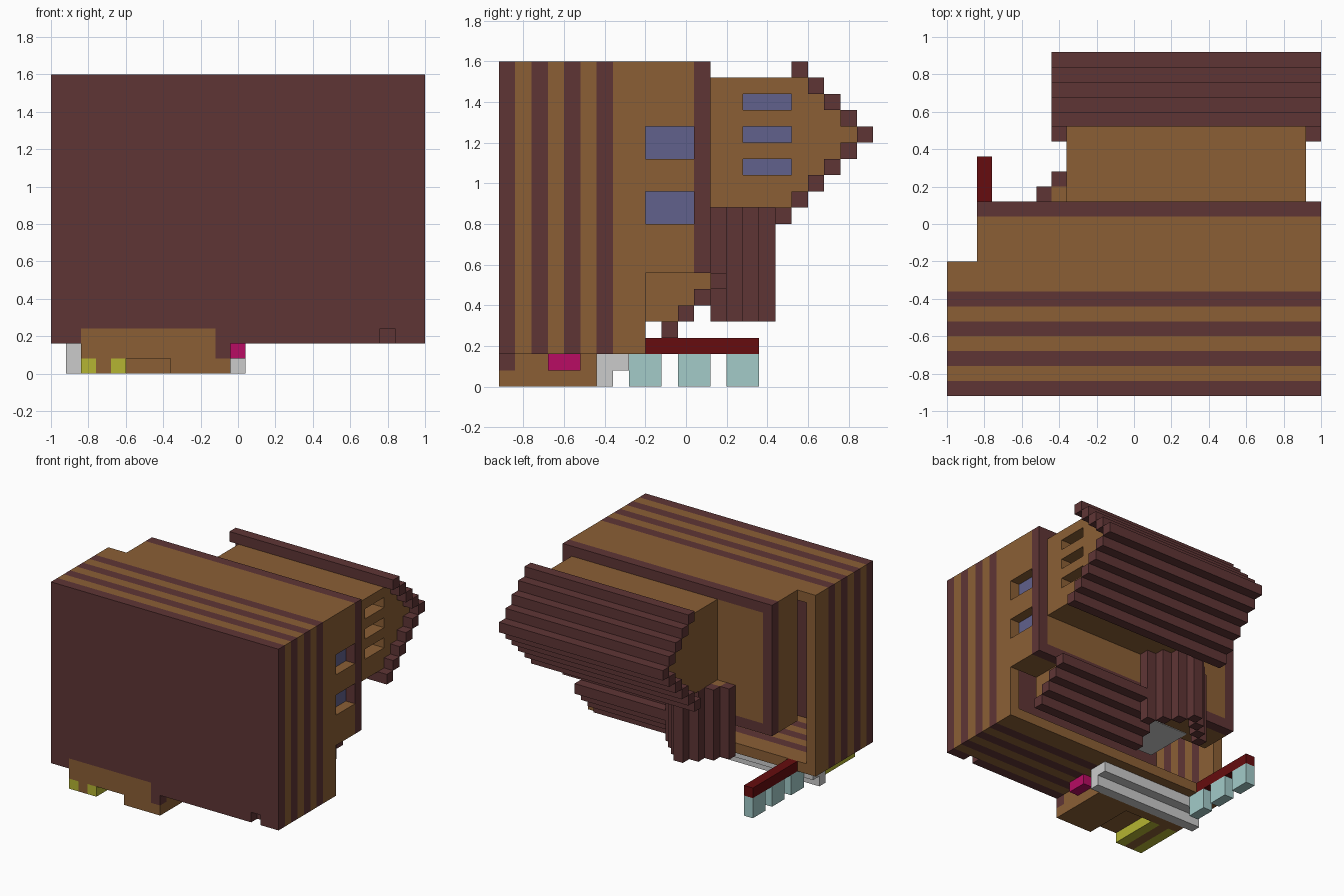
import bpy, bmesh

if "Cube" in bpy.data.objects:
    bpy.data.objects.remove(bpy.data.objects["Cube"])

V = 0.08  # block size


def material(name, r, g, b):
    lin = lambda c: ((c / 255 + 0.055) / 1.055) ** 2.4 if c > 10 else c / 255 / 12.92
    m = bpy.data.materials.new(name)
    m.diffuse_color = (lin(r), lin(g), lin(b), 1)
    m.use_nodes = True
    m.node_tree.nodes["Principled BSDF"].inputs["Base Color"].default_value = m.diffuse_color
    return m


DARK = material("dark_timber", 95, 53, 53)
BROWN = material("brown_timber", 139, 95, 53)
BLUE = material("window_blue", 97, 97, 140)
RED = material("deep_red", 102, 12, 14)
TEAL = material("pale_teal", 163, 203, 201)
GREY = material("light_grey", 203, 203, 203)
PINK = material("magenta", 184, 12, 99)
YELLOW = material("yellow", 181, 181, 50)


def boxes(name, mat, items):
    """One object made of boxes given as (x0, x1, y0, y1, z0, z1)."""
    bm = bmesh.new()
    for x0, x1, y0, y1, z0, z1 in items:
        vs = bmesh.ops.create_cube(bm, size=1)["verts"]
        for v in vs:
            v.co = (x1 if v.co.x > 0 else x0, y1 if v.co.y > 0 else y0, z1 if v.co.z > 0 else z0)
    me = bpy.data.meshes.new(name)
    bm.to_mesh(me)
    bm.free()
    me.materials.append(mat)
    ob = bpy.data.objects.new(name, me)
    bpy.context.collection.objects.link(ob)
    return ob


def ring(x0, x1, y0, y1, z0, z1, t=V):
    """Four boxes forming a rectangular frame in the xz plane."""
    return [(x0, x1, y0, y1, z1 - t, z1), (x0, x1, y0, y1, z0, z0 + t),
            (x0, x0 + t, y0, y1, z0 + t, z1 - t), (x1 - t, x1, y0, y1, z0 + t, z1 - t)]


# Main hollow shell: striped rings behind a solid front wall
dark_rings, brown_rings = [], []
for j in range(1, 9):
    y = -0.92 + V * j
    target = dark_rings if j in (2, 4, 6) else brown_rings
    target += ring(-1, 1, y, y + V, 0.16, 1.6)
boxes("shell_dark_bands", DARK, dark_rings)
boxes("shell_brown_bands", BROWN, brown_rings)
boxes("front_wall", DARK, [
    (-1, 1, -0.92, -0.84, 0.24, 1.6), (-1, -0.84, -0.92, -0.84, 0.16, 0.24),
    (-0.12, 0.76, -0.92, -0.84, 0.16, 0.24), (0.84, 1, -0.92, -0.84, 0.16, 0.24),
    (-0.12, -0.04, -0.92, -0.84, 0.08, 0.16), (0.76, 0.84, -0.845, -0.84, 0.16, 0.24)])
boxes("front_wall_patch", BROWN, [(-0.84, -0.12, -0.92, -0.84, 0.16, 0.24)])

# Rear section: roof, floor, walls with two window slots, framed back panel
ya, yb = -0.2, 0.04
boxes("rear_section", BROWN, [
    (-0.84, 1, ya, yb, 1.52, 1.6), (-0.84, 1, ya, yb, 0.56, 0.64),
    (-0.84, -0.76, ya, yb, 0.64, 1.52),
    (0.92, 1, ya, yb, 0.64, 0.8), (0.92, 1, ya, yb, 0.96, 1.12), (0.92, 1, ya, yb, 1.28, 1.52),
    (-0.76, 0.92, yb, 0.12, 0.64, 1.52)])
boxes("rear_frame", DARK, ring(-0.84, 1, yb, 0.12, 0.56, 1.6))
boxes("side_windows", BLUE, [(0.84, 0.92, ya, yb, z, z + 0.16) for z in (0.8, 1.12)])
boxes("side_window_sills", BROWN, [(0.84, 0.92, ya, yb, z, z + 0.16) for z in (0.64, 0.96, 1.28)])

# Pointed pod on the back: brown core rows with slot windows
core, panes = [], []
for k in range(8):
    z = 0.88 + V * k
    end = 0.84 - V * abs(k - 4)
    if k in (2, 4, 6):
        core += [(-0.36, 0.76, 0.12, end, z, z + V), (0.76, 0.92, 0.12, 0.28, z, z + V),
                 (0.76, 0.92, 0.52, end, z, z + V)]
        panes.append((0.755, 0.763, 0.28, 0.52, z, z + V))
    else:
        core.append((-0.36, 0.92, 0.12, end, z, z + V))
boxes("pod_core", BROWN, core)
boxes("pod_windows", BLUE, panes)
# Stepped planks around the pod
boxes("pod_planks", DARK, [
    (-0.44, 1, 0.84 - V * abs(k - 5), 0.92 - V * abs(k - 5), 0.8 + V * k, 0.88 + V * k)
    for k in range(10)])

# Vertical V-shaped bay under the pod
bay, cap = [], []
for i in range(-3, 4):
    x, y = -0.28 + V * i, 0.36 - V * abs(i)
    bay.append((x, x + V, y, y + V, 0.32, 0.88))
    if abs(i) < 3:
        cap.append((x, x + V, 0.12, y, 0.8, 0.88))
boxes("bay_planks", DARK, bay)
boxes("bay_cap", BROWN, cap)

# Sloping stepped underside of the rear section
boxes("underside_steps", DARK, [
    (-0.12, 0.84, -0.12 + V * s, -0.04 + V * s, 0.24 + V * s, 0.32 + V * s) for s in range(4)])
boxes("underside_core", BROWN, [
    (-0.04, 0.76, -0.2, -0.04 + V * s, 0.32 + V * s, 0.4 + V * s) for s in range(3)])
boxes("inner_plate", GREY, [(-0.6, -0.28, -0.52, -0.12, 0.555, 0.64)])

# Base block under the floor with yellow strips and a slot
boxes("base_block", BROWN, [
    (-0.84, -0.12, -0.92, -0.44, 0.08, 0.16), (-0.12, -0.04, -0.84, -0.44, 0.08, 0.16),
    (-0.36, -0.04, -0.92, -0.44, 0, 0.08), (-0.76, -0.68, -0.92, -0.52, 0, 0.08),
    (-0.84, -0.36, -0.52, -0.44, 0, 0.08)])
boxes("yellow_strips", YELLOW, [(x, x + V, -0.92, -0.52, 0, 0.08) for x in (-0.84, -0.68)])
boxes("magenta_block", PINK, [(-0.04, 0.04, -0.68, -0.52, 0.08, 0.16)])
boxes("grey_step", GREY, [(-0.92, 0.04, -0.44, -0.36, 0, 0.16), (-0.92, 0.04, -0.36, -0.28, 0.08, 0.16)])

# Red rail with hanging teal blocks
boxes("red_rail", RED, [(-0.84, -0.76, -0.2, 0.36, 0.16, 0.24)])
boxes("teal_blocks", TEAL, [(-0.84, -0.76, y, y + 0.16, 0, 0.16) for y in (-0.28, -0.04, 0.2)])
